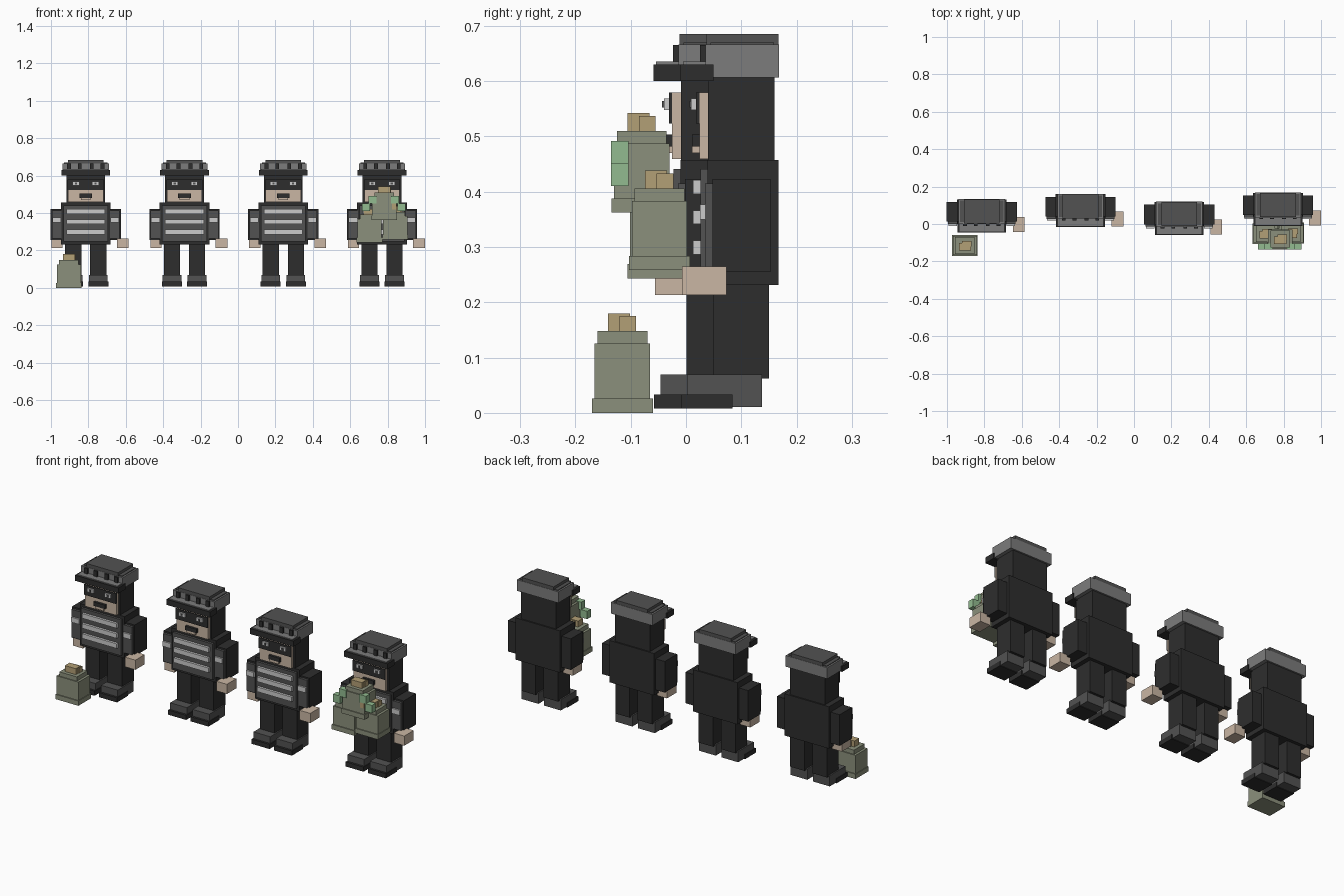
import bpy
import bmesh
from mathutils import Vector

default_cube = bpy.data.objects.get("Cube")
if default_cube:
    bpy.data.objects.remove(default_cube, do_unlink=True)


def material(name, red, green, blue):
    """Flat colour for the viewport and for renders."""
    mat = bpy.data.materials.new(name)
    mat.use_nodes = True
    colour = (red, green, blue, 1)
    mat.diffuse_color = colour
    mat.node_tree.nodes["Principled BSDF"].inputs["Base Color"].default_value = colour
    return mat


def grey(name, value):
    return material(name, value, value, value)


BLACK = grey("black cloth", .027)
DARK = grey("dark grey", .085)
MIDDLE = grey("middle grey", .2)
PALE = grey("pale grey", .6)
SKIN = material("skin", .59, .47, .37)
SACKCLOTH = material("sack cloth", .26, .28, .2)
TAN = material("tan knot", .45, .35, .18)
GREEN = material("note green", .29, .5, .28)


def block(name, mat, wide, deep, tall, x=0, y=0, base=0):
    """Box standing on the height base, centred on x and y."""
    mesh = bpy.data.meshes.new(name)
    bm = bmesh.new()
    bmesh.ops.create_cube(bm, size=1)
    bm.to_mesh(mesh)
    bm.free()
    mesh.materials.append(mat)
    part = bpy.data.objects.new(name, mesh)
    part.scale = (wide, deep, tall)
    part.location = (x, y, base + tall / 2)
    bpy.context.collection.objects.link(part)
    return part


def panel(parent, name, mat, wide, tall, level=.5, side=0, thick=.013):
    """Plate on the front of a block, sized and placed as shares of that front."""
    size, centre = parent.scale, parent.location
    height = size.z * tall
    return block(name, mat, size.x * wide, thick, height,
                 x=centre.x + size.x * side,
                 y=centre.y - size.y / 2 - thick / 2,
                 base=centre.z + size.z * (level - .5) - height / 2)


def make_limbs(parts):
    for label, side in (("left", 1), ("right", -1)):
        # Legs and shoes
        hip = side * .067
        parts.append(block(label + "_leg", BLACK, wide=.086, deep=.1, tall=.17, x=hip, y=.1, base=.062))
        parts.append(block(label + "_shoe", DARK, wide=.1, deep=.134, tall=.058, x=hip, y=.07, base=.011))
        parts.append(block(label + "_sole", BLACK, wide=.107, deep=.093, tall=.025, x=hip, y=.038, base=.008))
        # Sleeves, each with one stripe
        arm = block(label + "_arm", BLACK, wide=.065, deep=.105, tall=.168, x=side * .155, y=.1, base=.255)
        sleeve = panel(arm, label + "_sleeve_front", DARK, wide=.8, tall=.9)
        stripe = panel(sleeve, label + "_sleeve_stripe", PALE, wide=.9, tall=.18, level=.66, thick=.009)
        parts += [arm, sleeve, stripe]
    # Hands: the left one reaches forward
    parts.append(block("left_hand", SKIN, wide=.063, deep=.08, tall=.052, x=.198, y=.033, base=.213))
    parts.append(block("right_hand", SKIN, wide=.06, deep=.08, tall=.052, x=-.153, y=.088, base=.213))


def make_torso(parts):
    torso = block("torso", BLACK, wide=.266, deep=.128, tall=.226, y=.103, base=.231)
    shirt = panel(torso, "shirt_front", DARK, wide=.9, tall=.86)
    parts += [torso, shirt]
    for level in (.27, .55, .83):
        parts.append(panel(shirt, "shirt_stripe", PALE, wide=.87, tall=.13, level=level))


def make_head(parts):
    head = block("head", BLACK, wide=.208, deep=.12, tall=.16, y=.1, base=.455)
    face = panel(head, "face", SKIN, wide=.91, tall=.75, level=.4, thick=.016)
    mask = panel(face, "mask", BLACK, wide=1.02, tall=.47, level=.77, thick=.006)
    moustache = panel(face, "moustache", BLACK, wide=.36, tall=.18, level=.28)
    lip = panel(face, "lip", SKIN, wide=.27, tall=.1, level=.14)
    parts += [head, face, mask, moustache, lip]
    for label, side in (("left", 1), ("right", -1)):
        eye = panel(mask, label + "_eye", PALE, wide=.19, tall=.36, level=.62, side=side * .27, thick=.009)
        pupil = panel(eye, label + "_pupil", DARK, wide=.3, tall=.6, thick=.003)
        parts += [eye, pupil]


def make_cap(parts):
    parts.append(block("cap_brim", BLACK, wide=.26, deep=.06, tall=.03, y=.02, base=.6))
    parts.append(block("cap_brim_top", MIDDLE, wide=.24, deep=.05, tall=.005, y=.02, base=.63))
    band = block("cap_band", MIDDLE, wide=.248, deep=.133, tall=.06, y=.102, base=.606)
    parts.append(band)
    parts.append(block("cap_shoulder", DARK, wide=.23, deep=.115, tall=.01, y=.102, base=.66))
    parts.append(block("cap_crown", DARK, wide=.19, deep=.13, tall=.025, y=.102, base=.66))
    for side in (-.36, -.13, .13, .36):
        parts.append(panel(band, "cap_stud", BLACK, wide=.08, tall=.5, level=.73, side=side, thick=.01))


def make_sack(x, y, base):
    """Tied sack: rim, body, shoulder and a two-piece knot."""
    wide, deep = .13, .1
    block("sack_rim", SACKCLOTH, wide * 1.05, deep * 1.1, tall=.026, x=x, y=y, base=base)
    block("sack_body", SACKCLOTH, wide, deep, tall=.125, x=x, y=y, base=base)
    block("sack_shoulder", SACKCLOTH, wide * .8, deep * .9, tall=.148, x=x, y=y, base=base)
    neck = base + .14
    block("sack_knot", TAN, wide / 2, deep * .4, tall=.04, x=x, y=y - .006, base=neck)
    block("sack_knot_back", TAN, wide * .4, deep * .3, tall=.035, x=x + .01, y=y + .01, base=neck)


# One figure, copied along the row
figure = []
for make in (make_limbs, make_torso, make_head, make_cap):
    make(figure)

last_x, spacing = .77, .528
for place, depth in ((1, -.049), (2, -.007), (3, -.035)):
    for part in figure:
        twin = part.copy()
        twin.location += Vector((last_x - place * spacing, depth, 0))
        bpy.context.collection.objects.link(twin)
for part in figure:
    part.location.x += last_x

# One sack on the ground, three in the arms of the last figure
make_sack(x=-.904, y=-.115, base=0)
make_sack(x=last_x - .067, y=-.051, base=.243)
make_sack(x=last_x + .07, y=-.048, base=.258)
make_sack(x=last_x + .012, y=-.08, base=.362)

# Banknotes tucked beside the top sack
for side in (-1, 1):
    for out, height in ((.095, .41), (.06, .45)):
        block("banknotes", GREEN, wide=.042, deep=.032, tall=.042,
              x=last_x + .01 + side * out, y=-.12, base=height)
block("note_wrap", TAN, wide=.025, deep=.025, tall=.03, x=last_x + .065, y=-.12, base=.42)
